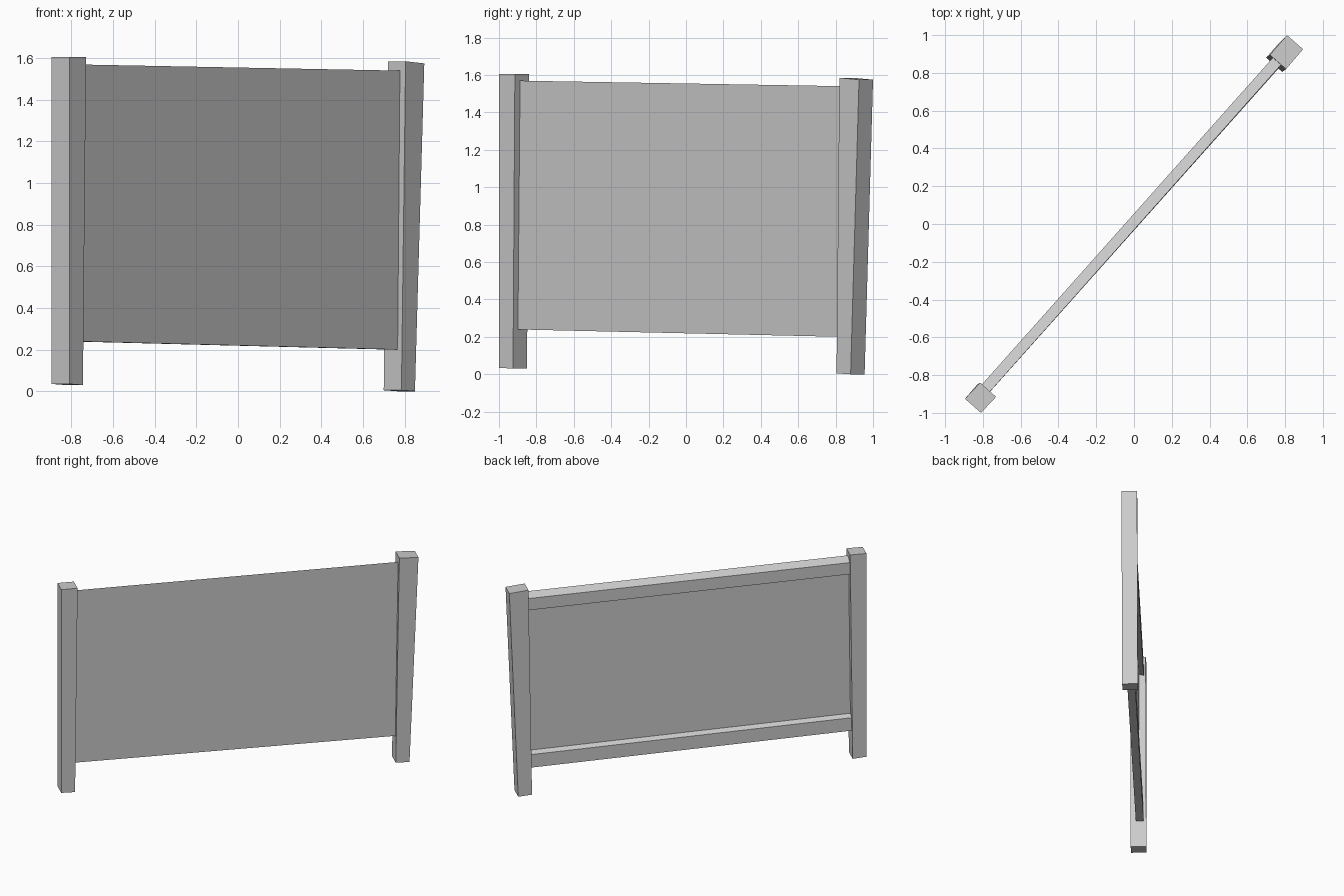
import bpy
import bmesh
from mathutils import Vector

default_cube = bpy.data.objects.get("Cube")
if default_cube:
    bpy.data.objects.remove(default_cube, do_unlink=True)

# One plain grey for the whole fence
grey = bpy.data.materials.new("light_grey")
grey.use_nodes = True
colour = (0.6, 0.6, 0.6, 1)
grey.diffuse_color = colour
grey.node_tree.nodes["Principled BSDF"].inputs["Base Color"].default_value = colour


def loft(name, start, end):
    """Join two matching outlines into a closed flat-faced solid."""
    bm = bmesh.new()
    first = [bm.verts.new(p) for p in start]
    last = [bm.verts.new(p) for p in end]
    bm.faces.new(first)
    bm.faces.new(last[::-1])
    count = len(first)
    for i in range(count):
        j = (i + 1) % count
        bm.faces.new((first[i], last[i], last[j], first[j]))
    bmesh.ops.recalc_face_normals(bm, faces=bm.faces)
    mesh = bpy.data.meshes.new(name)
    bm.to_mesh(mesh)
    bm.free()
    mesh.materials.append(grey)
    obj = bpy.data.objects.new(name, mesh)
    bpy.context.scene.collection.objects.link(obj)
    return obj


ACROSS = Vector((-0.085, 0.075, 0))


def section(corner, along):
    """Four-cornered post section from its front corner."""
    corner, along = Vector(corner), Vector(along)
    return [corner, corner + along, corner + along + ACROSS, corner + ACROSS]


# Posts: both widen slightly upward, the left one leans outward
loft("right_post",
     section((-0.81, -1.0, 0.035), (0.065, 0.075, -0.005)),
     section((-0.81, -1.0, 1.605), (0.08, 0.085, 0)))
loft("left_post",
     section((0.785, 0.805, 0.005), (0.065, 0.075, -0.005)),
     section((0.805, 0.82, 1.585), (0.09, 0.105, -0.01)))

# Panel: flat front, recessed back between sloping top and bottom rails
BACK = Vector((-0.746, 0.666, 0))
ALONG = Vector((0.666, 0.746, 0))
HEIGHT = 1.33
THICK = 0.057
WEB = 0.021
profile = [(0, 0), (THICK, 0), (THICK, 0.1), (WEB, 0.118),
           (WEB, 1.22), (THICK, 1.21), (THICK, 1.3), (0, HEIGHT)]


def panel_end(bottom, top, sink):
    """Panel outline at one end, sunk a little into its post."""
    bottom, top = Vector(bottom), Vector(top)
    return [bottom.lerp(top, h / HEIGHT) + BACK * d + ALONG * sink
            for d, h in profile]


loft("fence_panel",
     panel_end((-0.77, -0.897, 0.24), (-0.763, -0.888, 1.57), -0.02),
     panel_end((0.765, 0.823, 0.2), (0.777, 0.842, 1.54), 0.02))
